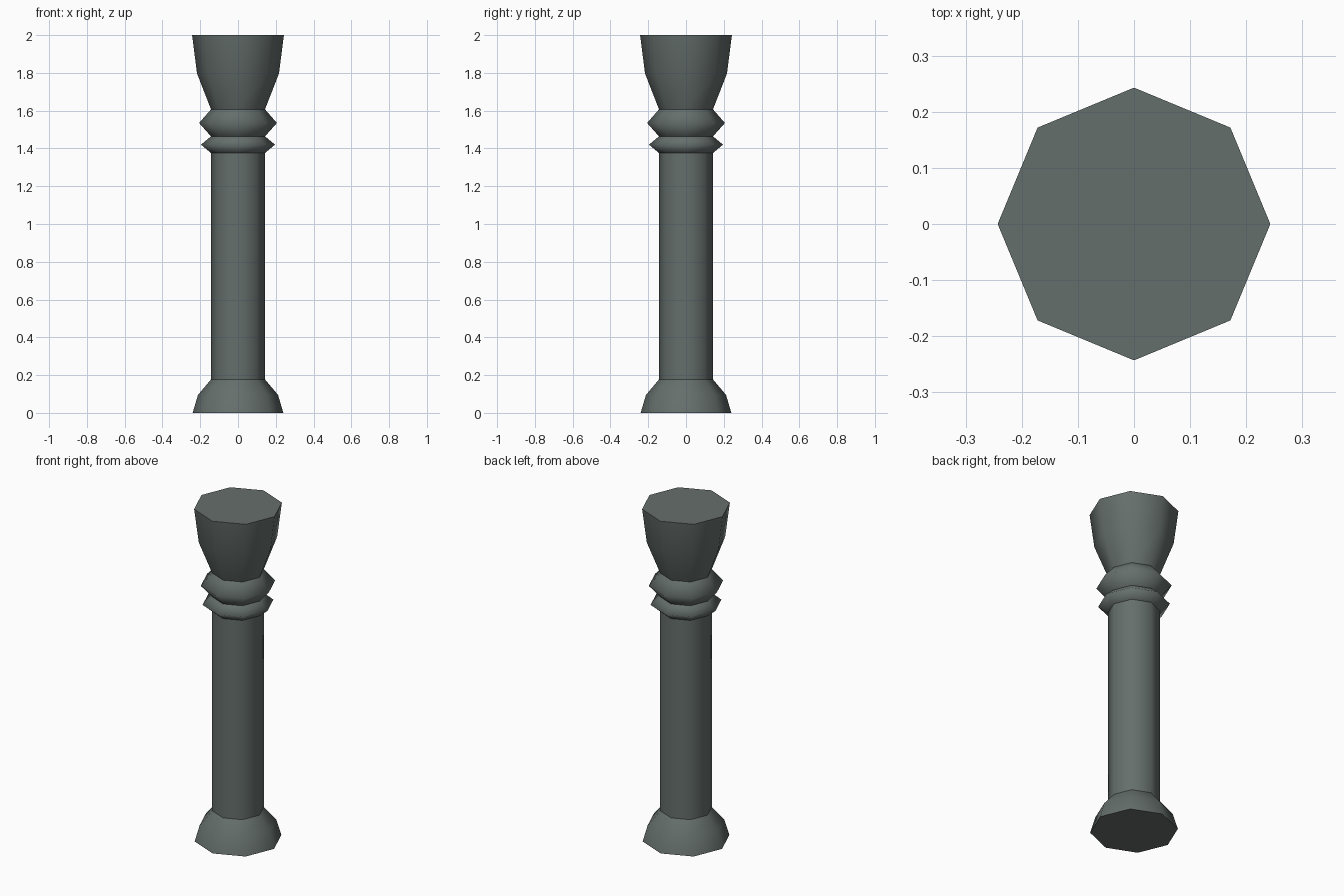
import bpy, bmesh, math

if "Cube" in bpy.data.objects:
    bpy.data.objects.remove(bpy.data.objects["Cube"])

stone = bpy.data.materials.new("grey green stone")
stone.diffuse_color = (0.130, 0.158, 0.147, 1)
stone.use_nodes = True
stone.node_tree.nodes["Principled BSDF"].inputs["Base Color"].default_value = stone.diffuse_color

SIDES = 8
NECK = 0.143  # radius shared by the shaft and every joint


def turned(name, profile, cap_bottom=False, cap_top=False):
    """Eight-sided turned part from (radius, height) points."""
    bm = bmesh.new()
    rings = []
    for r, z in profile:
        rings.append([bm.verts.new((r * math.cos(math.tau * i / SIDES),
                                    r * math.sin(math.tau * i / SIDES), z))
                      for i in range(SIDES)])
    for lo, hi in zip(rings, rings[1:]):
        for i in range(SIDES):
            j = (i + 1) % SIDES
            bm.faces.new((lo[i], lo[j], hi[j], hi[i])).smooth = True
    # flat end faces with crisp rims
    caps = []
    if cap_bottom:
        caps.append(bm.faces.new(rings[0][::-1]))
    if cap_top:
        caps.append(bm.faces.new(rings[-1]))
    for f in caps:
        for e in f.edges:
            e.smooth = False
    mesh = bpy.data.meshes.new(name)
    bm.to_mesh(mesh)
    bm.free()
    mesh.materials.append(stone)
    obj = bpy.data.objects.new(name, mesh)
    bpy.context.collection.objects.link(obj)
    return obj


# flared foot
turned("base", [(0.24, 0), (0.212, 0.095), (NECK, 0.177)], cap_bottom=True)
# plain column
turned("shaft", [(NECK, 0.177), (NECK, 1.376)])
# two collar rings
turned("lower_ring", [(NECK, 1.376), (0.196, 1.42), (NECK, 1.464)])
turned("upper_ring", [(NECK, 1.464), (0.206, 1.535), (NECK, 1.607)])
# flared top
turned("capital", [(NECK, 1.607), (0.217, 1.797), (0.243, 2.0)], cap_top=True)
